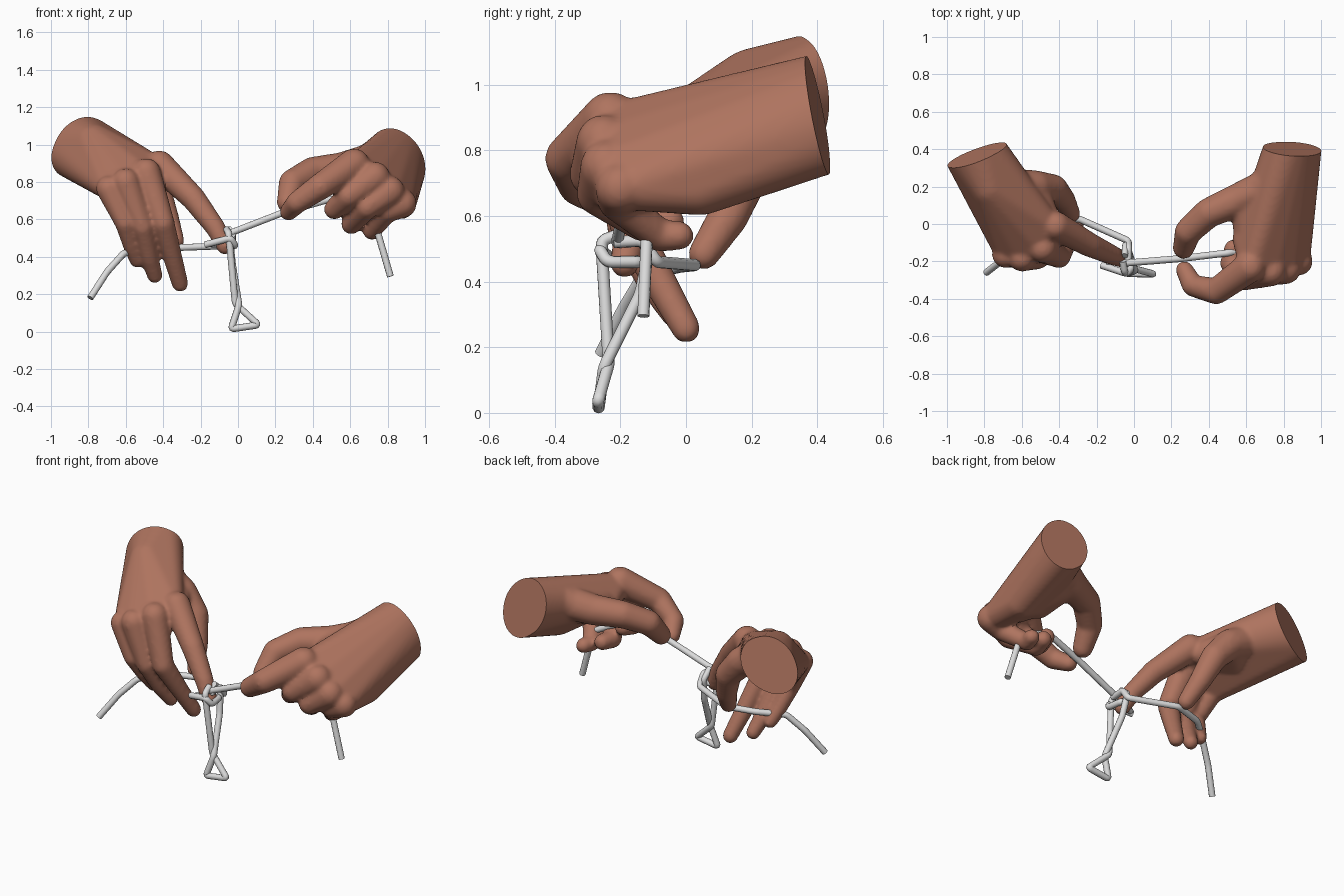
import bpy, bmesh, math
from mathutils import Vector


def material(name, col):
    m = bpy.data.materials.new(name)
    m.diffuse_color = (*col, 1)
    return m


SKIN = material("brown skin", (0.43, 0.175, 0.115))
WIRE = material("pale grey cord", (0.72, 0.72, 0.72))


def hull(bm, balls, ring=()):
    """Add the convex hull of some balls (x, y, z, r) and extra points."""
    part = bmesh.new()
    for x, y, z, r in balls:
        for i in range(1, 10):
            t = math.pi * i / 10
            for j in range(16):
                a = math.tau * j / 16
                part.verts.new((x + r * math.sin(t) * math.cos(a),
                                y + r * math.sin(t) * math.sin(a), z + r * math.cos(t)))
    for p in ring:
        part.verts.new(p)
    out = bmesh.ops.convex_hull(part, input=part.verts[:])
    junk = {g for g in out["geom_interior"] + out["geom_unused"] if isinstance(g, bmesh.types.BMVert)}
    bmesh.ops.delete(part, geom=list(junk), context='VERTS')
    me = bpy.data.meshes.new("tmp")
    part.to_mesh(me)
    part.free()
    bm.from_mesh(me)
    bpy.data.meshes.remove(me)


def chain(bm, balls):
    for a, b in zip(balls, balls[1:]):
        hull(bm, (a, b))


def hand(name, centre, u, v, palm, web, digits):
    bm = bmesh.new()
    c, u, v = Vector(centre), Vector(u), Vector(v)
    n = u.cross(v).normalized()
    if n.y < 0:
        n = -n
    # palm tapers from the wrist ellipse (a little overlong, trimmed flat below)
    ring = [c + n * 0.05 + u * math.cos(a) + v * math.sin(a)
            for a in [math.tau * k / 32 for k in range(32)]]
    hull(bm, palm, ring)
    for w in web:
        hull(bm, w)
    for d in digits:
        chain(bm, d)
    me = bpy.data.meshes.new(name)
    bm.to_mesh(me)
    bm.free()
    ob = bpy.data.objects.new(name, me)
    bpy.context.collection.objects.link(ob)
    # fuse into one skin and soften
    r = ob.modifiers.new("fuse", 'REMESH')
    r.mode = 'VOXEL'
    r.voxel_size = 0.011
    s = ob.modifiers.new("soften", 'SMOOTH')
    s.factor = 0.5
    s.iterations = 10
    dg = bpy.context.evaluated_depsgraph_get()
    done = bpy.data.meshes.new_from_object(ob.evaluated_get(dg))
    ob.modifiers.clear()
    ob.data = done
    # flat wrist cut
    bm = bmesh.new()
    bm.from_mesh(done)
    cut = bmesh.ops.bisect_plane(bm, geom=bm.verts[:] + bm.edges[:] + bm.faces[:],
                                 plane_co=c, plane_no=n, clear_outer=True)
    edges = [e for e in cut["geom_cut"] if isinstance(e, bmesh.types.BMEdge)]
    bmesh.ops.holes_fill(bm, edges=edges, sides=0)
    bmesh.ops.recalc_face_normals(bm, faces=bm.faces[:])
    bm.to_mesh(done)
    bm.free()
    done.materials.clear()
    done.materials.append(SKIN)
    bpy.context.view_layer.objects.active = ob
    bpy.ops.object.select_all(action='DESELECT')
    ob.select_set(True)
    bpy.ops.object.shade_smooth_by_angle(angle=math.radians(40))


# right hand: pinching thumb and index, other fingers curled under
hand("right_hand", (0.85, 0.40, 0.91), (0.085, 0.025, -0.165), (0.125, -0.03, 0.07),
     palm=[(0.63, -0.22, 0.875, 0.07), (0.73, -0.23, 0.81, 0.075), (0.81, -0.22, 0.75, 0.075),
           (0.87, -0.17, 0.69, 0.075), (0.865, 0.04, 0.69, 0.09), (0.60, -0.08, 0.84, 0.075)],
     web=[[(0.76, 0.24, 0.94, 0.10), (0.60, 0.14, 0.87, 0.085), (0.62, -0.10, 0.83, 0.085),
           (0.76, 0.0, 0.78, 0.10)]],
     digits=[
         [(0.72, 0.20, 0.91, 0.10), (0.56, 0.13, 0.87, 0.09), (0.40, 0.06, 0.855, 0.080),
          (0.29, -0.04, 0.795, 0.073), (0.265, -0.13, 0.69, 0.058)],
         [(0.62, -0.23, 0.895, 0.085), (0.44, -0.36, 0.775, 0.071), (0.315, -0.33, 0.69, 0.059),
          (0.27, -0.245, 0.64, 0.048)],
         [(0.73, -0.25, 0.825, 0.085), (0.59, -0.29, 0.725, 0.066), (0.515, -0.21, 0.655, 0.056),
          (0.53, -0.13, 0.665, 0.048)],
         [(0.81, -0.24, 0.75, 0.083), (0.69, -0.27, 0.665, 0.064), (0.605, -0.13, 0.575, 0.055),
          (0.62, -0.05, 0.58, 0.048)],
         [(0.88, -0.20, 0.685, 0.077), (0.80, -0.21, 0.645, 0.060), (0.715, -0.08, 0.54, 0.05),
          (0.73, -0.02, 0.54, 0.045)],
     ])

# left hand: index pressed on the knot, other fingers hanging down
hand("left_hand", (-0.845, 0.365, 0.985), (0.155, 0.06, 0.03), (0.02, -0.03, 0.162),
     palm=[(-0.45, -0.01, 0.88, 0.066), (-0.52, -0.10, 0.845, 0.07), (-0.61, -0.14, 0.80, 0.07),
           (-0.69, -0.13, 0.77, 0.068), (-0.76, 0.05, 0.84, 0.085), (-0.77, 0.20, 1.0, 0.11)],
     web=[[(-0.70, 0.22, 0.96, 0.09), (-0.54, 0.19, 0.86, 0.085), (-0.47, 0.04, 0.85, 0.07),
           (-0.66, 0.08, 0.85, 0.08)]],
     digits=[
         [(-0.68, 0.20, 0.94, 0.10), (-0.53, 0.20, 0.86, 0.088), (-0.43, 0.19, 0.75, 0.076),
          (-0.375, 0.13, 0.60, 0.062), (-0.335, 0.055, 0.485, 0.049)],
         [(-0.42, -0.01, 0.89, 0.08), (-0.24, -0.11, 0.715, 0.066), (-0.12, -0.165, 0.555, 0.054),
          (-0.07, -0.187, 0.457, 0.046)],
         [(-0.49, -0.13, 0.85, 0.078), (-0.40, -0.175, 0.58, 0.062), (-0.35, -0.08, 0.40, 0.052),
          (-0.31, 0.0, 0.257, 0.045)],
         [(-0.60, -0.18, 0.80, 0.075), (-0.51, -0.185, 0.56, 0.057), (-0.475, -0.10, 0.40, 0.050),
          (-0.445, -0.035, 0.30, 0.042)],
         [(-0.69, -0.165, 0.765, 0.07), (-0.605, -0.185, 0.58, 0.053), (-0.57, -0.12, 0.46, 0.046),
          (-0.54, -0.07, 0.38, 0.040)],
     ])


def cord(name, pts):
    """Round cord through the points, each bend slightly rounded."""
    pts = [Vector(p) for p in pts]
    path = [pts[0]]
    for a, b, c in zip(pts, pts[1:], pts[2:]):
        s = b + (a - b) * min(0.3, 0.02 / (a - b).length)
        e = b + (c - b) * min(0.3, 0.02 / (c - b).length)
        path += [s * (1 - t) ** 2 + b * 2 * t * (1 - t) + e * t * t for t in (0, 0.25, 0.5, 0.75, 1)]
    path.append(pts[-1])
    cu = bpy.data.curves.new(name, 'CURVE')
    cu.dimensions = '3D'
    cu.bevel_depth = 0.0185
    cu.bevel_resolution = 3
    cu.use_fill_caps = True
    sp = cu.splines.new('POLY')
    sp.points.add(len(path) - 1)
    for p, q in zip(sp.points, path):
        p.co = (*q, 1)
    sp.use_smooth = True
    cu.materials.append(WIRE)
    bpy.context.collection.objects.link(bpy.data.objects.new(name, cu))


# cord held by the right hand, its tail hanging out under the fist
cord("right_cord", [(-0.06, -0.21, 0.52), (0.25, -0.185, 0.64), (0.50, -0.155, 0.71),
                    (0.72, -0.12, 0.60), (0.75, -0.12, 0.52), (0.815, -0.13, 0.295)])
# cord held by the left hand, its tail behind the fingers
cord("left_cord", [(-0.79, -0.26, 0.18), (-0.70, -0.19, 0.32), (-0.61, -0.13, 0.42),
                   (-0.48, -0.02, 0.445), (-0.30, 0.03, 0.45), (-0.03, -0.09, 0.46),
                   (-0.03, -0.13, 0.525), (-0.03, -0.22, 0.52)])
# hanging loop with a triangular fold at the bottom
cord("hanging_loop", [(-0.06, -0.20, 0.545), (-0.05, -0.258, 0.525), (-0.015, -0.235, 0.15),
                      (0.11, -0.268, 0.036), (-0.037, -0.266, 0.014), (0.005, -0.25, 0.14),
                      (-0.03, -0.14, 0.36), (-0.045, -0.11, 0.50), (-0.05, -0.17, 0.55)])
# small crossing turn of the knot
cord("knot_turn", [(-0.175, -0.22, 0.465), (-0.04, -0.265, 0.50), (-0.015, -0.24, 0.46),
                   (-0.03, -0.14, 0.46), (-0.15, -0.21, 0.47)])
